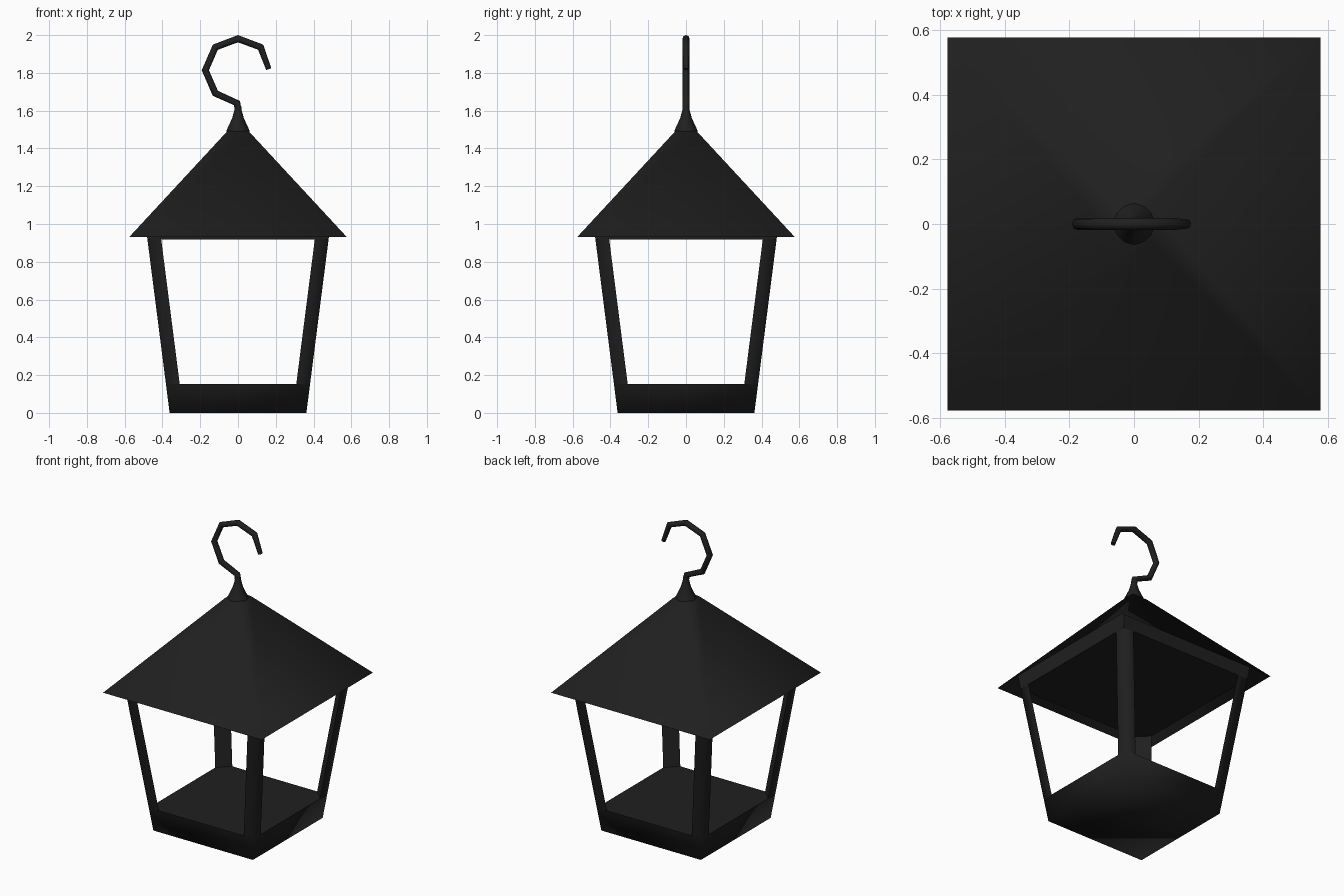
import bpy
import bmesh
import math
from mathutils import Vector

if "Cube" in bpy.data.objects:
    bpy.data.objects.remove(bpy.data.objects["Cube"], do_unlink=True)

black = bpy.data.materials.new("black iron")
black.use_nodes = True
IRON = (0.014, 0.014, 0.014, 1)
black.diffuse_color = IRON
bsdf = black.node_tree.nodes["Principled BSDF"]
bsdf.inputs["Base Color"].default_value = IRON
bsdf.inputs["Roughness"].default_value = 0.6


def finish(name, bm, angle):
    """Turn a bmesh into a shaded object."""
    bmesh.ops.recalc_face_normals(bm, faces=bm.faces)
    mesh = bpy.data.meshes.new(name)
    bm.to_mesh(mesh)
    bm.free()
    obj = bpy.data.objects.new(name, mesh)
    bpy.context.collection.objects.link(obj)
    mesh.materials.append(black)
    bpy.ops.object.select_all(action="DESELECT")
    obj.select_set(True)
    bpy.context.view_layer.objects.active = obj
    bpy.ops.object.shade_smooth_by_angle(angle=math.radians(angle))


def loft(name, rings, angle, bottom=True, top=True):
    """Skin a stack of equal-length rings, with optional end caps."""
    bm = bmesh.new()
    loops = [[bm.verts.new(p) for p in ring] for ring in rings]
    n = len(loops[0])
    for a, b in zip(loops, loops[1:]):
        for i in range(n):
            j = (i + 1) % n
            bm.faces.new((a[i], a[j], b[j], b[i]))
    if bottom:
        bm.faces.new(loops[0])
    if top:
        bm.faces.new(loops[-1])
    finish(name, bm, angle)


def square(half, z):
    return [(sx * half, sy * half, z)
            for sx, sy in ((-1, -1), (1, -1), (1, 1), (-1, 1))]


def circle(r, z, n=12):
    return [(r * math.cos(i * math.tau / n), r * math.sin(i * math.tau / n), z)
            for i in range(n)]


SILL, LINTEL, EAVE = 0.152, 0.917, 0.93


def body_half(z):
    """Half width of the flaring body at a height."""
    return 0.362 + 0.128 * z


# Solid base tray, and the top rail with its ceiling tucked up into the roof
loft("base", [square(body_half(z), z) for z in (0, SILL)], 95)
loft("top_rail", [square(body_half(z), z) for z in (LINTEL, 1.01)], 30, top=False)

# Four leaning corner posts of triangular section
POST = 0.073
for sy, depth in ((-1, "front"), (1, "back")):
    for sx, side in ((1, "left"), (-1, "right")):
        rings = []
        for z in (SILL, LINTEL):
            c = body_half(z)
            rings.append([(sx * x, sy * y, z) for x, y in
                          ((c, c), (c - POST, c), (c, c - POST))])
        loft(f"{depth}_{side}_post", rings, 95, bottom=False, top=False)

# Hollow pyramid roof, open underneath
loft("roof", [square(0.577, EAVE), square(0.055, 1.493)], 70, bottom=False)

# Flared neck under the hook
loft("finial", [circle(0.064, 1.49), circle(0.056, 1.506), circle(0.031, 1.56),
                circle(0.02, 1.6), circle(0.017, 1.625)], 60, bottom=False)

# Angular hook, swept in the upright plane with a slightly drawn tip
path = [Vector((x, 0, z)) for x, z in (
    (0, 1.6), (-0.005, 1.64), (-0.12, 1.692), (-0.173, 1.814),
    (-0.12, 1.936), (0, 1.981), (0.12, 1.936), (0.163, 1.82))]
RADIUS = 0.019
rings = []
for i, p in enumerate(path):
    before = (p - path[max(i - 1, 0)]).normalized()
    after = (path[min(i + 1, len(path) - 1)] - p).normalized()
    tangent = (before + after).normalized()
    normal = Vector((-tangent.z, 0, tangent.x))
    radius = RADIUS if after.length else RADIUS * 0.75
    rings.append([p + normal * x + Vector((0, y, 0))
                  for x, y, _ in circle(radius, 0, 8)])
loft("hook", rings, 60)
